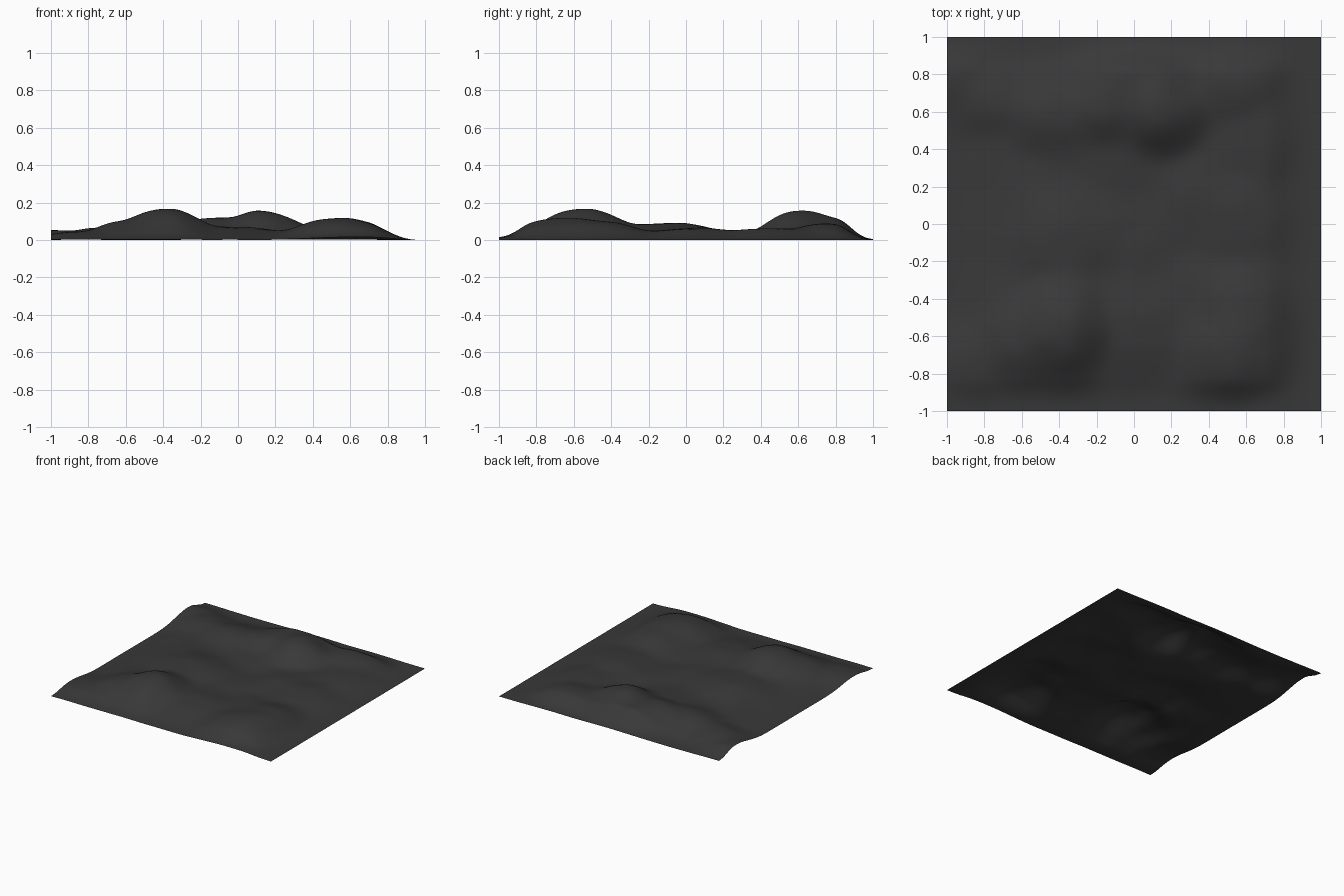
import bpy, bmesh, math
from mathutils import noise, Vector

# Hills: centre x, y, height, radius x, radius y
HILLS = [
    (-0.38, -0.55, 0.167, 0.19, 0.22),   # main front peak
    (-0.60, -0.62, 0.100, 0.17, 0.19),   # its left shoulder
    (-0.85, -0.74, 0.045, 0.18, 0.16),
    (-0.03, -0.52, 0.066, 0.23, 0.24),   # low dome to the right
    (0.52, -0.70, 0.112, 0.22, 0.20),    # front right plateau
    (0.57, -0.46, 0.094, 0.22, 0.21),
    (0.74, -0.60, 0.060, 0.15, 0.22),
    (-0.38, -0.08, 0.088, 0.25, 0.25),   # middle left dome
    (0.60, 0.02, 0.058, 0.24, 0.22),     # middle right swell
    (0.14, 0.60, 0.150, 0.19, 0.17),     # rear peak
    (0.02, 0.78, 0.115, 0.27, 0.15),     # rear ridge
    (-0.16, 0.62, 0.110, 0.18, 0.17),
    (-0.45, 0.58, 0.088, 0.21, 0.18),
    (0.52, 0.75, 0.086, 0.22, 0.17),
    (0.66, 0.45, 0.058, 0.20, 0.22),
    (-0.75, 0.66, 0.062, 0.16, 0.15),
    (-0.99, 0.80, 0.052, 0.22, 0.18),    # left edge rise
    (0.72, -1.00, 0.030, 0.22, 0.12),    # front edge rise
]


def fade(d, width):
    t = max(0.0, min(1.0, d / width))
    return t * t * (3 - 2 * t)


def height(x, y):
    total = 0.0
    for cx, cy, h, rx, ry in HILLS:
        q = ((x - cx) / rx) ** 2 + ((y - cy) / ry) ** 2
        total += (h * math.exp(-0.55 * q ** 1.2)) ** 3
    # low rolling floor, lowered toward the borders
    floor = 0.040 + 0.018 * noise.noise(Vector((x * 3.5, y * 3.5, 2.0)))
    border = fade(1 - abs(x), 0.4) * fade(1 - abs(y), 0.4)
    total += (floor * border) ** 3
    z = total ** (1 / 3)
    # small ripples on the slopes
    z *= 1 + 0.06 * noise.noise(Vector((x * 6, y * 6, 5.0)))
    # right, rear and front edges come down to the ground
    rear_front = 0.2 + 0.8 * fade(1 - y, 0.2) if y > 0 else 0.5 + 0.5 * fade(1 + y, 0.17)
    return z * fade(1.0 - x, 0.3) * rear_front


# Terrain sheet
bm = bmesh.new()
bmesh.ops.create_grid(bm, x_segments=120, y_segments=120, size=1.0)
for v in bm.verts:
    v.co.z = height(v.co.x, v.co.y)
low = min(v.co.z for v in bm.verts)
for v in bm.verts:
    v.co.z -= low
for f in bm.faces:
    f.smooth = True
mesh = bpy.data.meshes.new("terrain")
bm.to_mesh(mesh)
bm.free()
terrain = bpy.data.objects.new("terrain", mesh)
bpy.context.collection.objects.link(terrain)

# Dark ground colour
mat = bpy.data.materials.new("dark_ground")
mat.diffuse_color = (0.04, 0.04, 0.04, 1)
mesh.materials.append(mat)
